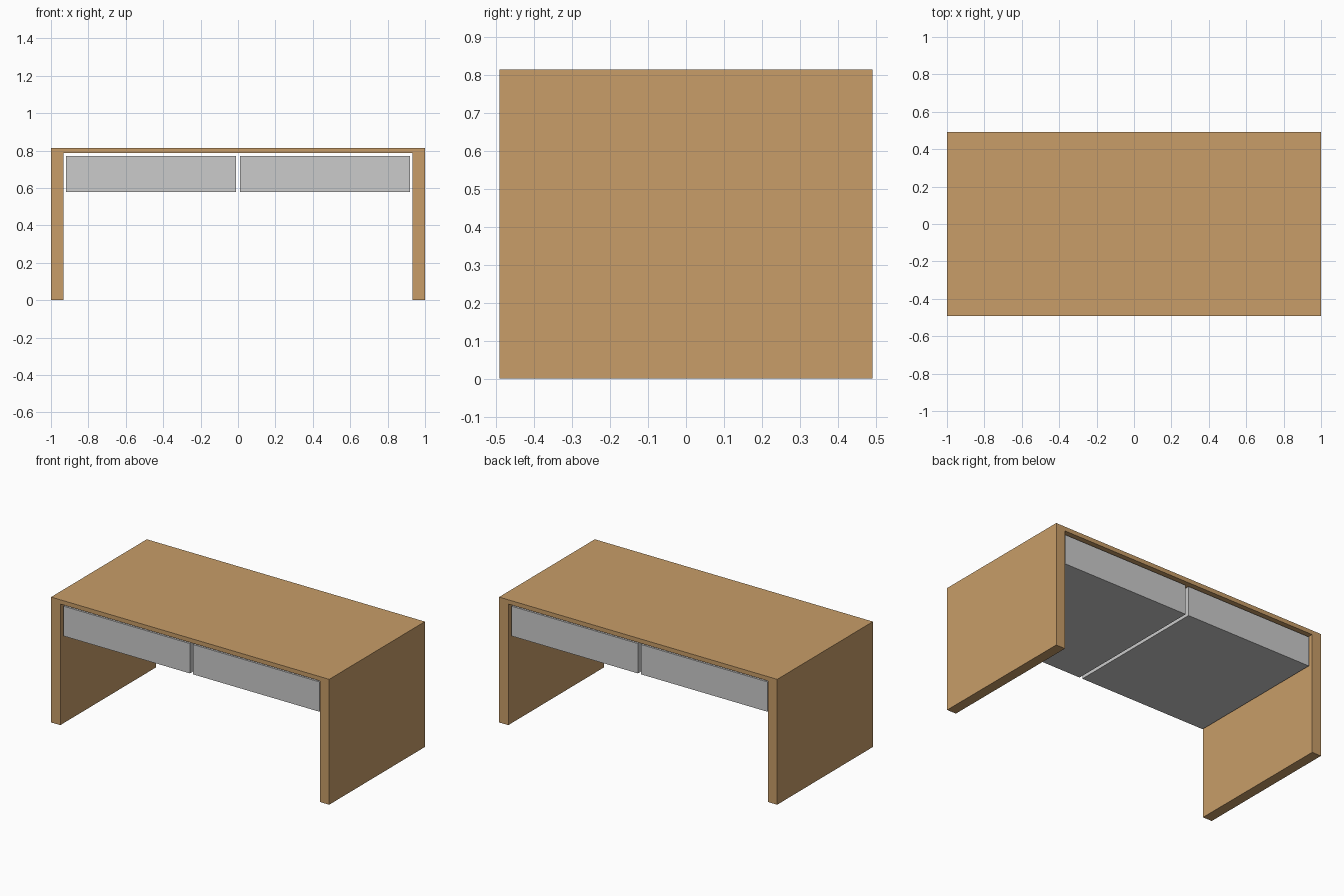
import bpy
import bmesh

if "Cube" in bpy.data.objects:
    bpy.data.objects.remove(bpy.data.objects["Cube"])

WIDTH, DEPTH, HEIGHT = 2.0, 0.983, 0.815
SIDE, TOP = 0.066, 0.028

wood = bpy.data.materials.new("wood")
wood.diffuse_color = (0.58, 0.34, 0.14, 1.0)
wood.use_nodes = True
wood.node_tree.nodes["Principled BSDF"].inputs["Base Color"].default_value = wood.diffuse_color


def add_mesh(name, bm, material=None):
    bmesh.ops.recalc_face_normals(bm, faces=bm.faces)
    mesh = bpy.data.meshes.new(name)
    bm.to_mesh(mesh)
    bm.free()
    if material:
        mesh.materials.append(material)
    obj = bpy.data.objects.new(name, mesh)
    bpy.context.collection.objects.link(obj)
    return obj


def extrude_profile(name, points, depth, material=None):
    """Extrude an x-z outline along y, centred on y = 0."""
    bm = bmesh.new()
    face = bm.faces.new([bm.verts.new((x, -depth / 2, z)) for x, z in points])
    result = bmesh.ops.extrude_face_region(bm, geom=[face], use_keep_orig=True)
    moved = [g for g in result["geom"] if isinstance(g, bmesh.types.BMVert)]
    bmesh.ops.translate(bm, vec=(0, depth, 0), verts=moved)
    return add_mesh(name, bm, material)


# Desk frame: top and two side panels as one U-shaped outline
w, wi = WIDTH / 2, WIDTH / 2 - SIDE
extrude_profile("desk_frame", [
    (-w, 0), (-w, HEIGHT), (w, HEIGHT), (w, 0),
    (wi, 0), (wi, HEIGHT - TOP), (-wi, HEIGHT - TOP), (-wi, 0),
], DEPTH, wood)

# Two drawers side by side under the top, slightly recessed
for side, s in (("left", -1), ("right", 1)):
    x0, x1, z0, z1 = s * 0.011, s * 0.92, 0.578, 0.772
    extrude_profile("drawer_" + side,
                    [(x0, z0), (x0, z1), (x1, z1), (x1, z0)], 0.956)
